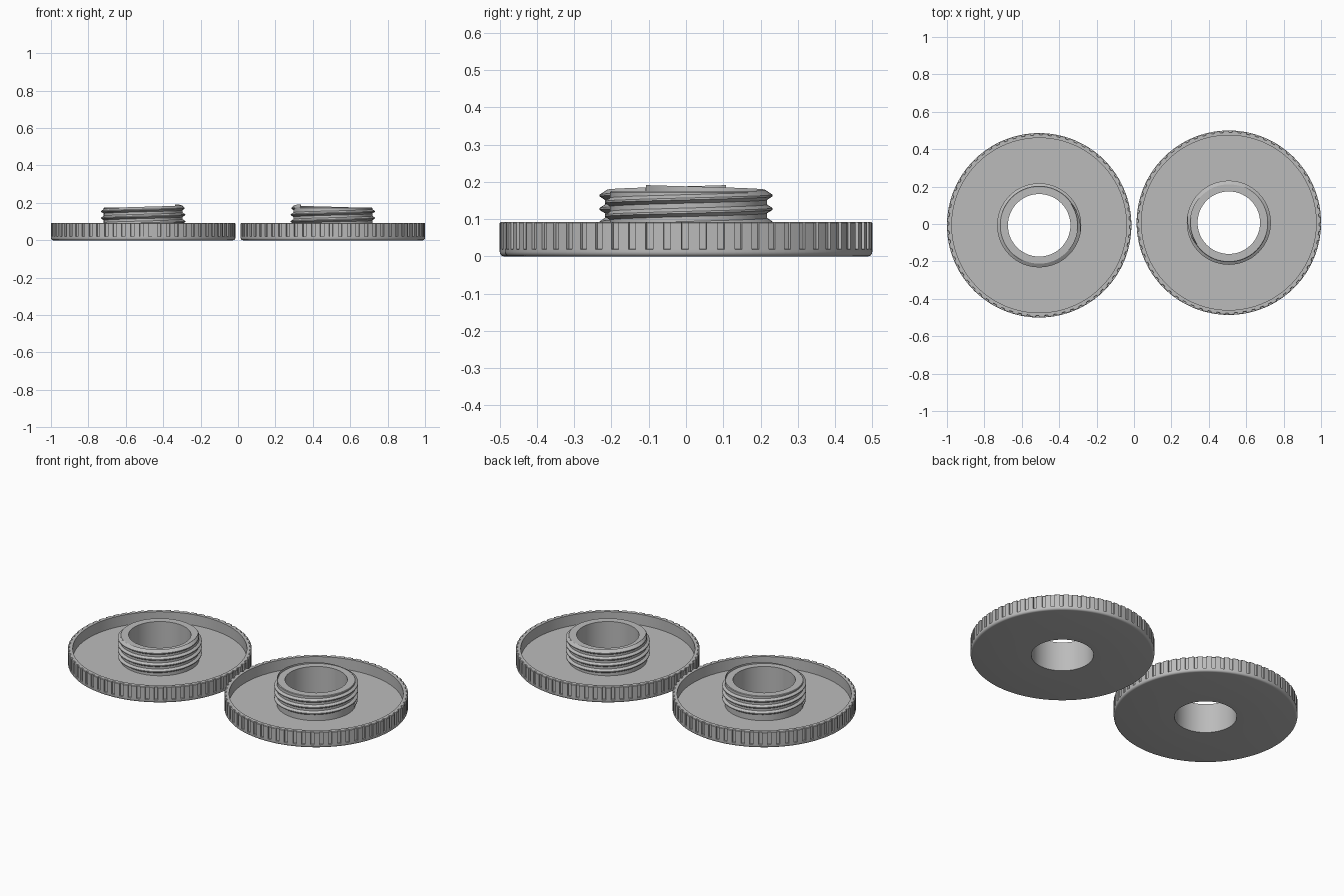
import bpy, math

cube = bpy.data.objects.get("Cube")
if cube:
    bpy.data.objects.remove(cube, do_unlink=True)

# Single plain grey
grey = bpy.data.materials.new("plain grey")
grey.use_nodes = True
COLOUR = (0.5, 0.5, 0.5, 1)
grey.diffuse_color = COLOUR
grey.node_tree.nodes["Principled BSDF"].inputs["Base Color"].default_value = COLOUR

RADIUS = 0.493
TEETH = 64
GROOVE = 0.008


def make_object(name, verts, faces, location, turn):
    mesh = bpy.data.meshes.new(name)
    mesh.from_pydata(verts, [], faces)
    mesh.materials.append(grey)
    obj = bpy.data.objects.new(name, mesh)
    bpy.context.collection.objects.link(obj)
    obj.location = location
    obj.rotation_euler.z = turn
    bpy.ops.object.select_all(action='DESELECT')
    obj.select_set(True)
    bpy.context.view_layer.objects.active = obj
    bpy.ops.object.mode_set(mode='EDIT')
    bpy.ops.mesh.select_all(action='SELECT')
    bpy.ops.mesh.normals_make_consistent(inside=False)
    bpy.ops.object.mode_set(mode='OBJECT')
    bpy.ops.object.shade_smooth_by_angle(angle=math.radians(30))
    return obj


def loft(rings, closed):
    """Join equal rings of points into a skin, capped when not closed."""
    n = len(rings[0])
    verts = [p for ring in rings for p in ring]
    faces = []
    for i in range(len(rings) if closed else len(rings) - 1):
        a, b = i * n, (i + 1) % len(rings) * n
        for j in range(n):
            k = (j + 1) % n
            faces.append((a + j, a + k, b + k, b + j))
    if not closed:
        faces += [tuple(range(n)), tuple(range(len(verts) - n, len(verts)))]
    return verts, faces


# Cap section: radius, height, and whether the grip grooves cut it
bevel = 0.012
corner = [(RADIUS - bevel + bevel * math.sin(a), bevel - bevel * math.cos(a), False)
          for a in (math.pi / 2 * i / 4 for i in range(5))]
SECTION = [(0.167, 0, False)] + corner + [
    (RADIUS, 0.019, False), (RADIUS, 0.020, True),
    (RADIUS, 0.090, True), (RADIUS - 0.003, 0.093, True),
    (0.467, 0.093, False), (0.467, 0.030, False),
    (0.211, 0.030, False), (0.211, 0.172, False),
    (0.208, 0.175, False), (0.167, 0.175, False)]


def build_cap(name, location, turn):
    # Lathe the section, pushing the wall in wherever a groove falls
    rings = []
    for tooth in range(TEETH):
        for part, cut in ((0, 0), (0.3, 0), (0.6, 0), (0.62, 1), (0.98, 1)):
            a = 2 * math.pi * (tooth + part) / TEETH
            ring = []
            for r, z, grooved in SECTION:
                r -= GROOVE * cut * grooved
                ring.append((r * math.cos(a), r * math.sin(a), z))
            rings.append(ring)
    make_object(name, *loft(rings, True), location, turn)


def build_thread(name, location, turn):
    # Sweep a small tapered section up a helix, fading at both ends
    pitch, turns, steps = 0.036, 3.6, 64
    total = int(turns * steps)
    rings = []
    for i in range(total + 1):
        a = 2 * math.pi * i / steps
        z = 0.034 + pitch * i / steps
        fade = min(1, i / 8, (total - i) / 8)
        crest = 0.209 + 0.016 * fade
        rings.append([(r * math.cos(a), r * math.sin(a), z + dz) for r, dz in
                      ((0.205, -0.003), (crest, 0.010), (crest, 0.015), (0.205, 0.028))])
    make_object(name, *loft(rings, False), location, turn)


# Two identical caps, one turned half way round
for side, sign, turn in (("left", 1, 0), ("right", -1, math.pi)):
    place = (sign * 0.507, sign * 0.007, 0)
    build_cap(side + "_grooved_cap", place, turn)
    build_thread(side + "_screw_thread", place, turn)
